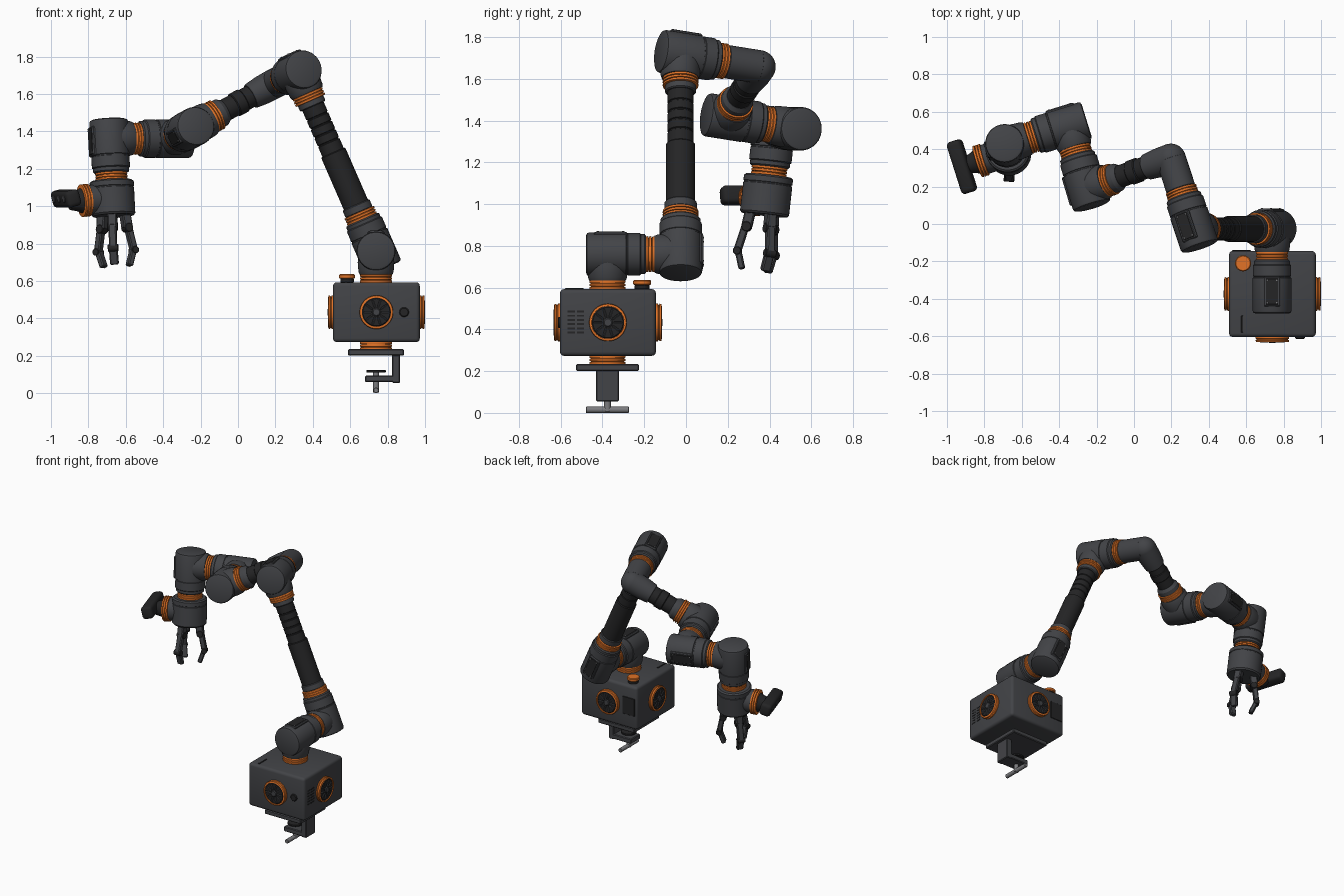
import bpy, bmesh, math
from mathutils import Vector, Matrix

if "Cube" in bpy.data.objects:
    bpy.data.objects.remove(bpy.data.objects["Cube"])

def mat(name, c):
    m = bpy.data.materials.new(name)
    m.diffuse_color = (*c, 1)
    m.use_nodes = True
    m.node_tree.nodes["Principled BSDF"].inputs["Base Color"].default_value = m.diffuse_color
    return m

GREY = mat("dark_grey", (0.055, 0.057, 0.063))
BLACK = mat("black", (0.018, 0.018, 0.019))
ORANGE = mat("orange", (0.75, 0.17, 0.02))
STEEL = mat("steel", (0.2, 0.2, 0.21))
X, Y, Z = Vector((1, 0, 0)), Vector((0, 1, 0)), Vector((0, 0, 1))

def frame(o, z, x=None):
    """Matrix at o with local z along z and local x close to x."""
    z = Vector(z).normalized()
    x = Vector(x) if x is not None else (X if abs(z.x) < 0.8 else Y)
    x = (x - z * x.dot(z)).normalized()
    m = Matrix((x, z.cross(x), z)).transposed().to_4x4()
    m.translation = Vector(o)
    return m

def finish(name, bm, m, mtl):
    bmesh.ops.recalc_face_normals(bm, faces=bm.faces)
    for f in bm.faces:
        f.smooth = True
    me = bpy.data.meshes.new(name)
    bm.to_mesh(me)
    bm.free()
    me.set_sharp_from_angle(angle=math.radians(30))
    me.materials.append(mtl)
    ob = bpy.data.objects.new(name, me)
    ob.matrix_world = m
    bpy.context.collection.objects.link(ob)
    return ob

def lathe(name, o, axis, prof, mtl=GREY, n=40):
    """Revolve (radius, height) points around an axis and cap both ends."""
    bm = bmesh.new()
    rings = [[bm.verts.new((r * math.cos(2 * math.pi * i / n), r * math.sin(2 * math.pi * i / n), h))
              for i in range(n)] for r, h in prof]
    for a, b in zip(rings, rings[1:]):
        for i in range(n):
            bm.faces.new((a[i], a[(i + 1) % n], b[(i + 1) % n], b[i]))
    bm.faces.new(rings[0])
    bm.faces.new(rings[-1])
    return finish(name, bm, frame(o, axis), mtl)

def disc(name, o, axis, r, h0, h1, mtl=GREY, c=0.005, n=40):
    return lathe(name, o, axis, [(r - c, h0), (r, h0 + c), (r, h1 - c), (r - c, h1)], mtl, n)

def box(name, o, size, mtl=GREY, z=Z, x=None, bev=0.005, seg=1):
    bm = bmesh.new()
    bmesh.ops.create_cube(bm, size=1)
    bmesh.ops.scale(bm, vec=size, verts=bm.verts)
    if bev:
        bmesh.ops.bevel(bm, geom=bm.edges[:], offset=bev, segments=seg, affect='EDGES', profile=0.5)
    return finish(name, bm, frame(o, z, x), mtl)

def bar(name, a, b, w, d, side, mtl=GREY):
    a, b = Vector(a), Vector(b)
    return box(name, (a + b) / 2, (w, d, (b - a).length), mtl, b - a, side, 0.006)

def ring(name, o, axis, r=0.086):
    """Orange joint ring with three ribs."""
    prof = []
    for h in (-0.022, -0.007, 0.008):
        prof += [(r - 0.008, h), (r - 0.001, h + 0.002), (r, h + 0.007), (r - 0.001, h + 0.012), (r - 0.008, h + 0.014)]
    lathe(name, o, axis, prof, ORANGE)

MAIN, STUB = 0.205, 0.146

def elbow(name, c, main, stub):
    """Motor joint: capped barrel along main, side outlet along stub."""
    main, stub = Vector(main).normalized(), Vector(stub).normalized()
    stub = (stub - main * stub.dot(main)).normalized()
    lathe(name + "_barrel", c, main, [(0.088, -0.103), (0.1, -0.098), (0.104, -0.088), (0.104, 0.088), (0.099, 0.09),
          (0.099, 0.096), (0.102, 0.098), (0.102, 0.155), (0.096, 0.16), (0.096, 0.178), (0.088, 0.185)])
    lathe(name + "_outlet", c, stub, [(0.09, 0), (0.098, 0.06), (0.094, 0.11), (0.088, 0.125)])
    box(name + "_cover", c - stub * 0.092 + main * 0.015, (0.16, 0.09, 0.03), GREY, stub, main, 0.006)
    box(name + "_panel", c - stub * 0.106 + main * 0.015, (0.14, 0.066, 0.006), BLACK, stub, main, 0.002)
    cross = main.cross(stub)
    for i in (-1, 1):
        for j in (-1, 1):
            disc(name + "_screw", c - stub * 0.106 + main * (0.015 + i * 0.06) + cross * j * 0.025,
                 -stub, 0.005, 0, 0.005, STEEL, 0.001, 8)
    ring(name + "_ring", c + main * MAIN, main)

# Table clamp
CX, CY = 0.738, -0.376
box("clamp_plate", (CX, CY, 0.218), (0.3, 0.3, 0.034))
box("clamp_back", (0.845, CY, 0.13), (0.043, 0.11, 0.15))
box("clamp_jaw", (0.773, CY, 0.077), (0.186, 0.11, 0.036))
disc("clamp_screw", (CX, CY, 0), Z, 0.016, 0.004, 0.12, STEEL, 0.002, 20)
disc("clamp_pad", (CX, CY, 0.11), Z, 0.052, 0, 0.013, BLACK, 0.002)
disc("clamp_handle", (CX, CY, 0.015), Y, 0.015, -0.104, 0.104, STEEL, 0.003, 16)
ring("clamp_ring", (CX, CY, 0.254), Z)

# Control box with a round fan port on each side
BC = Vector((0.74, -0.374, 0.433))
box("control_box", BC, (0.464, 0.46, 0.32), bev=0.02, seg=3)
for d, name in ((X, "right"), (-X, "left"), (Y, "back"), (-Y, "front")):
    o = BC + d * 0.23
    t = d.cross(Z)
    lathe(name + "_port", o, d, [(0.09, -0.01), (0.09, 0.009), (0.084, 0.012), (0.084, 0.015), (0.09, 0.018),
          (0.088, 0.026), (0.078, 0.028), (0.078, 0.02)], ORANGE)
    disc(name + "_fan", o, d, 0.077, 0, 0.026, BLACK)
    disc(name + "_hub", o, d, 0.022, 0, 0.031, GREY, n=20)
    for i in range(10):
        a = i * math.pi / 5
        r = t * math.cos(a) + Z * math.sin(a)
        bar(name + "_fan_blade", o + d * 0.026 + r * 0.024, o + d * 0.026 + r * 0.07, 0.008, 0.01, d)
disc("front_socket", (0.888, -0.604, 0.433), -Y, 0.026, -0.01, 0.01, BLACK)
box("back_panel", (0.575, -0.144, 0.44), (0.1, 0.008, 0.13), BLACK, bev=0.002)
for i in range(6):
    for y in (-0.55, -0.505):
        box("vent_slot", (0.972, y, 0.385 + i * 0.02), (0.004, 0.035, 0.009), BLACK, bev=0)
box("top_slot", (0.578, -0.535, 0.594), (0.012, 0.09, 0.006), BLACK, bev=0.002)
disc("stop_button_base", (0.583, -0.21, 0.59), Z, 0.036, 0, 0.025, BLACK)
disc("stop_button", (0.583, -0.21, 0.612), Z, 0.043, 0, 0.024, ORANGE)

# Joint chain directions and centres
A = Vector((CX, -0.376, 0.76))
B = Vector((CX, -0.026, 0.76))
C = Vector((0.321, -0.026, 1.717))
u = (C - B).normalized()
d = Vector((-0.31, 0.94, -0.15)).normalized()
bend = C + d * 0.4
E_ring = Vector((-0.13, 0.235, 1.48))
v = (E_ring - bend).normalized()
E = E_ring + v * STUB
w = Vector((-0.28, 0.94, -0.15)).normalized()
F = E + w * (MAIN + STUB)
p = Vector((-0.955, -0.295, 0)).normalized()
G = F + p * (MAIN + STUB)
q = Vector((0.05, -0.11, -0.99)).normalized()

ring("base_ring", (CX, CY, 0.613), Z)
elbow("base_joint", A, Y, -Z)
elbow("shoulder_joint", B, u, -Y)
elbow("elbow_joint", C, d, -u)
elbow("forearm_joint", E, w, -v)
elbow("wrist_joint", F, p, -w)
elbow("hand_joint", G, q, -p)
ring("upper_arm_ring", C - u * STUB, u)
ring("forearm_ring", E_ring, v)

# Upper arm: thick lower tube, ribbed upper tube
L = (C - B).length
disc("upper_arm_collar", B, u, 0.078, MAIN + 0.02, MAIN + 0.065)
disc("upper_arm_lower_tube", B, u, 0.07, MAIN + 0.05, 0.575, BLACK)
prof = [(0.062, 0.57)]
for i in range(4):
    h = 0.63 + i * 0.05
    prof += [(0.062, h), (0.057, h + 0.003), (0.057, h + 0.008), (0.062, h + 0.011)]
lathe("upper_arm_upper_tube", B, u, prof + [(0.062, L - 0.15)], BLACK)
disc("upper_arm_top_collar", B, u, 0.074, L - 0.2, L - 0.16)

# Forearm: rounded bend and a short tube
fl = (E_ring - bend).length
disc("forearm_root", bend, -d, 0.08, 0, 0.4 - MAIN - 0.02)
bm = bmesh.new()
bmesh.ops.create_uvsphere(bm, u_segments=40, v_segments=20, radius=0.08)
finish("forearm_bend", bm, frame(bend, d), GREY)
lathe("forearm_neck", bend, v, [(0.08, 0), (0.078, 0.08), (0.07, 0.15), (0.066, 0.155)])
disc("forearm_tube", bend, v, 0.06, 0.14, fl - 0.02, BLACK)
disc("forearm_tube_band", bend, v, 0.066, 0.2, 0.26, BLACK)
lathe("forearm_collar", bend, v, [(0.062, fl - 0.07), (0.076, fl - 0.05), (0.078, fl - 0.015)])

# Gripper base
lathe("gripper_base", G, q, [(0.108, 0.226), (0.118, 0.234), (0.118, 0.26), (0.115, 0.262), (0.115, 0.267),
      (0.118, 0.269), (0.118, 0.405), (0.11, 0.415)])
M = G + q * 0.32

# Three hinged fingers
for k in range(3):
    a = math.radians(25 + 120 * k)
    r = Vector((math.cos(a), math.sin(a), 0))
    r = (r - q * r.dot(q)).normalized()
    t = q.cross(r)
    pts = [G + q * h + r * x for h, x in ((0.4, 0.068), (0.48, 0.078), (0.6, 0.11), (0.685, 0.078))]
    bar("finger_root", pts[0], pts[1], 0.05, 0.05, r)
    bar("finger_middle", pts[1] - q * 0.03, pts[2], 0.036, 0.042, r)
    bar("finger_tip", pts[2] - q * 0.012, pts[3], 0.03, 0.046, r)
    for o, s in ((pts[1], 0.024), (pts[2], 0.02)):
        disc("finger_hinge", o, t, s, -0.028, 0.028, BLACK, 0.003, 16)

# Camera on the side of the gripper
s = Vector((-0.95, -0.3, -0.08)).normalized()
disc("camera_mount", M, s, 0.08, 0.06, 0.14)
ring("camera_ring", M + s * 0.155, s, 0.088)
lathe("camera_neck", M, s, [(0.07, 0.17), (0.055, 0.2), (0.045, 0.24)], BLACK)
cz = Vector((-0.25, -0.08, 1))
box("camera_body", M + s * 0.262 + Z * 0.02, (0.08, 0.29, 0.09), BLACK, cz, s, 0.022, 3)
for i in (-0.09, 0, 0.09):
    disc("camera_lens", M + s * 0.298 + Z * 0.02 + s.cross(Z) * i, s, 0.022, -0.004, 0.007, GREY, 0.002, 20)
